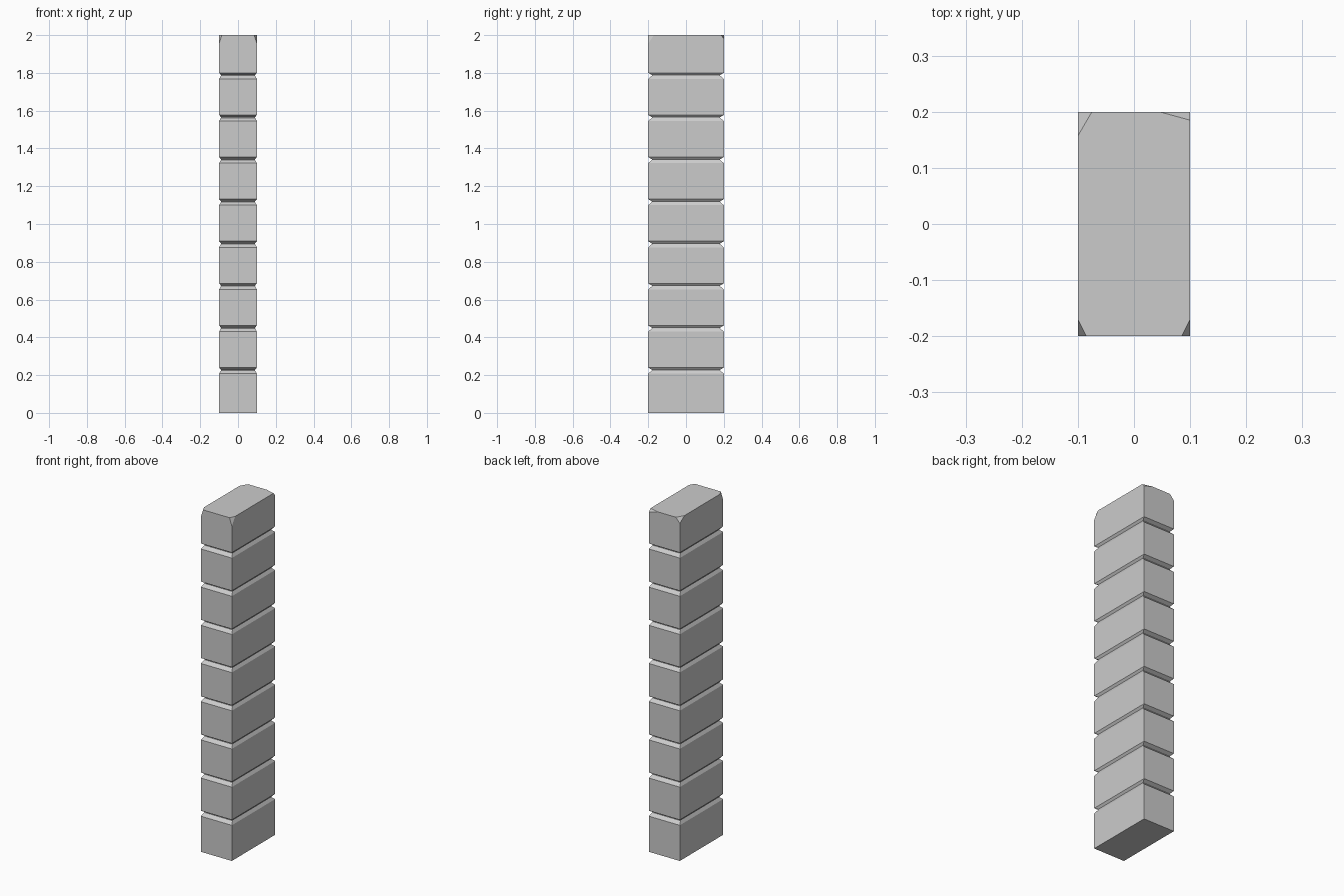
import bpy, bmesh
from mathutils import Vector

if "Cube" in bpy.data.objects:
    bpy.data.objects.remove(bpy.data.objects["Cube"])

HX, HY, H = 0.1, 0.2, 2.0
GROOVES = 8
FIRST, STEP = 0.226, 0.2229   # groove bottom heights
INSET = 0.9                   # cross-section scale in a groove

# Side profile: (height, cross-section scale)
profile = [(0.0, 1.0)]
for i in range(GROOVES):
    z = FIRST + i * STEP
    profile += [(z - 0.018, 1.0), (z - 0.001, INSET), (z + 0.002, INSET), (z + 0.014, 1.0)]
profile.append((H, 1.0))

# Stacked block pillar, bridged ring by ring
bm = bmesh.new()
rings = []
for z, s in profile:
    rings.append([bm.verts.new((sx * HX * s, sy * HY * s, z))
                  for sx, sy in ((-1, -1), (1, -1), (1, 1), (-1, 1))])
for a, b in zip(rings, rings[1:]):
    for i in range(4):
        j = (i + 1) % 4
        bm.faces.new((a[i], a[j], b[j], b[i]))
bm.faces.new(rings[0][::-1])
bm.faces.new(rings[-1])


def chip(sx, sy, dx, dy, dz):
    """Slice off a top corner, cutting back by dx, dy, dz along its edges."""
    corner = Vector((sx * HX, sy * HY, H))
    normal = Vector((sx / dx, sy / dy, 1 / dz)).normalized()
    res = bmesh.ops.bisect_plane(
        bm, geom=bm.verts[:] + bm.edges[:] + bm.faces[:], dist=1e-6,
        plane_co=corner - Vector((0, 0, dz)), plane_no=normal, clear_outer=True)
    edges = [e for e in res["geom_cut"] if isinstance(e, bmesh.types.BMEdge)]
    bmesh.ops.holes_fill(bm, edges=edges, sides=0)


# Worn top corners
chip(-1, -1, 0.015, 0.03, 0.045)
chip(1, -1, 0.015, 0.03, 0.045)
chip(-1, 1, 0.025, 0.043, 0.03)
chip(1, 1, 0.055, 0.015, 0.018)

bmesh.ops.recalc_face_normals(bm, faces=bm.faces[:])
mesh = bpy.data.meshes.new("stone_pillar")
bm.to_mesh(mesh)
bm.free()
pillar = bpy.data.objects.new("stone_pillar", mesh)
bpy.context.collection.objects.link(pillar)
